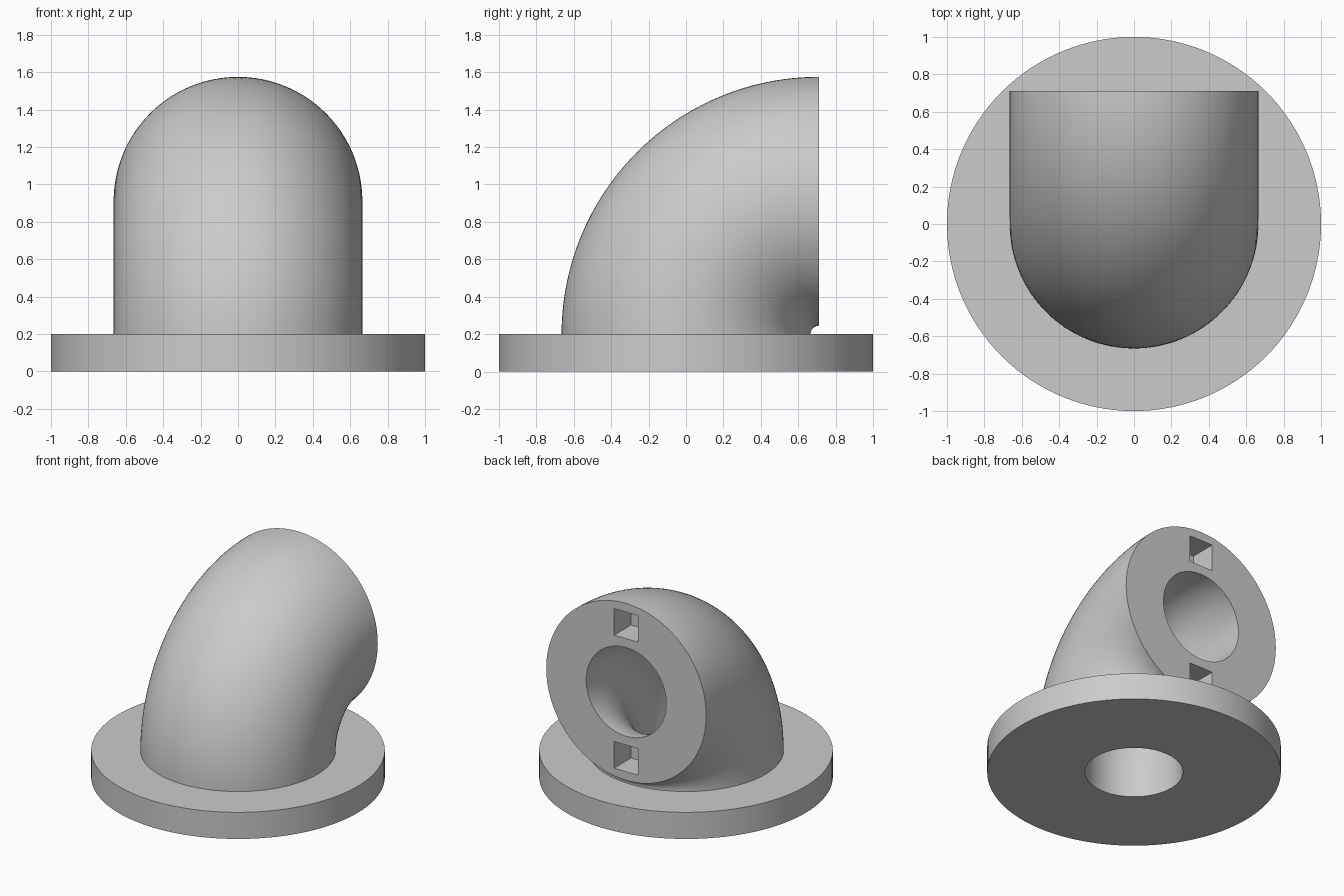
import bpy, bmesh, math
from mathutils import Vector, Matrix

cube = bpy.data.objects.get("Cube")
if cube:
    bpy.data.objects.remove(cube, do_unlink=True)

SEGMENTS, STEPS = 128, 48
FLANGE_R, FLANGE_H = 1.0, 0.2
TUBE_R, BORE_R, BEND_R = 0.665, 0.333, 0.71
SLOT, SLOT_OFFSET = 0.2, 0.5

grey = bpy.data.materials.new("plain grey")
grey.use_nodes = True
colour = (0.6, 0.6, 0.6, 1)
grey.diffuse_color = colour
grey.node_tree.nodes["Principled BSDF"].inputs["Base Color"].default_value = colour


def add_object(name, bm):
    mesh = bpy.data.meshes.new(name)
    bmesh.ops.recalc_face_normals(bm, faces=bm.faces)
    bm.to_mesh(mesh)
    bm.free()
    mesh.materials.append(grey)
    obj = bpy.data.objects.new(name, mesh)
    bpy.context.collection.objects.link(obj)
    return obj


def skin_rings(name, rings):
    """Closed solid through a loop of circles given as (centre, tilt, radius)."""
    bm = bmesh.new()
    loops = []
    for centre, tilt, radius in rings:
        turn = Matrix.Rotation(-tilt, 3, 'X')
        angles = [2 * math.pi * i / SEGMENTS for i in range(SEGMENTS)]
        loops.append([bm.verts.new(centre + turn @ Vector(
            (radius * math.cos(a), radius * math.sin(a), 0))) for a in angles])
    for k, loop in enumerate(loops):
        following = loops[(k + 1) % len(loops)]
        for i in range(SEGMENTS):
            j = (i + 1) % SEGMENTS
            bm.faces.new((loop[i], loop[j], following[j], following[i]))
    return add_object(name, bm)


def smooth(obj):
    bpy.ops.object.select_all(action='DESELECT')
    obj.select_set(True)
    bpy.context.view_layer.objects.active = obj
    bpy.ops.object.shade_smooth_by_angle(angle=math.radians(30))


# Round base flange with a central bore
base, top = Vector((0, 0, 0)), Vector((0, 0, FLANGE_H))
flange = skin_rings("base_flange", [
    (base, 0, BORE_R), (base, 0, FLANGE_R), (top, 0, FLANGE_R), (top, 0, BORE_R)])

# Hollow quarter-turn elbow, rising from the flange and opening to the back
bend = []
for s in range(STEPS + 1):
    t = math.pi / 2 * s / STEPS
    bend.append((Vector((0, BEND_R * (1 - math.cos(t)),
                         FLANGE_H + BEND_R * math.sin(t))), t))
elbow = skin_rings("elbow_pipe",
                   [(c, t, TUBE_R) for c, t in bend] +
                   [(c, t, BORE_R) for c, t in reversed(bend)])

# Square sockets above and below the opening
bm = bmesh.new()
for side in (-1, 1):
    place = Matrix.Translation((0, BEND_R, FLANGE_H + BEND_R + side * SLOT_OFFSET))
    bmesh.ops.create_cube(bm, size=1, matrix=place @ Matrix.Diagonal(
        (SLOT, 2 * SLOT, SLOT, 1)))
cutter = add_object("socket_cutter", bm)
cut = elbow.modifiers.new("sockets", 'BOOLEAN')
cut.operation, cut.solver, cut.object = 'DIFFERENCE', 'EXACT', cutter
bpy.context.view_layer.objects.active = elbow
bpy.ops.object.modifier_apply(modifier=cut.name)
bpy.data.objects.remove(cutter, do_unlink=True)

for part in (flange, elbow):
    smooth(part)
